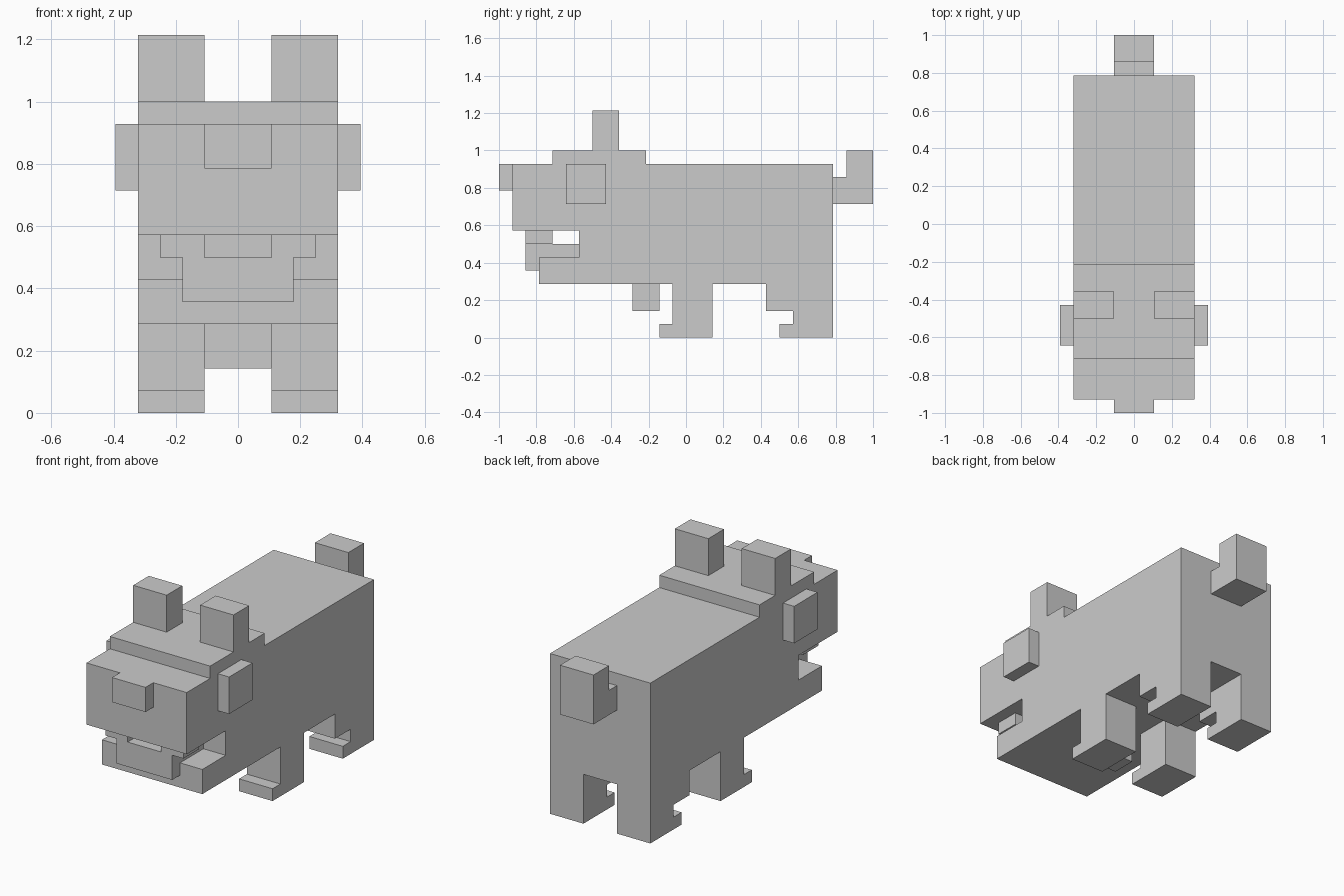
import bpy, bmesh

if "Cube" in bpy.data.objects:
    bpy.data.objects.remove(bpy.data.objects["Cube"])

U = 1 / 14  # one block of the model's grid


def extrude_profile(name, profile, x0, x1):
    """Extrude a side profile of (y, z) grid points from x0 to x1."""
    bm = bmesh.new()
    face = bm.faces.new([bm.verts.new((x0 * U, y * U, z * U)) for y, z in profile])
    result = bmesh.ops.extrude_face_region(bm, geom=[face])
    moved = [v for v in result["geom"] if isinstance(v, bmesh.types.BMVert)]
    bmesh.ops.translate(bm, verts=moved, vec=((x1 - x0) * U, 0, 0))
    bmesh.ops.recalc_face_normals(bm, faces=bm.faces)
    mesh = bpy.data.meshes.new(name)
    bm.to_mesh(mesh)
    bm.free()
    obj = bpy.data.objects.new(name, mesh)
    bpy.context.collection.objects.link(obj)
    return obj


def pair(name, profile, x0, x1):
    """Build the same part on both sides of the body."""
    extrude_profile("right_" + name, profile, x0, x1)
    extrude_profile("left_" + name, profile, -x1, -x0)


def rect(y0, y1, z0, z1):
    return [(y0, z0), (y1, z0), (y1, z1), (y0, z1)]


# Body and head, with the open mouth and raised brow
extrude_profile("body_and_head", [
    (-11, 4), (11, 4), (11, 13), (-3, 13), (-3, 14), (-10, 14),
    (-10, 13), (-13, 13), (-13, 8), (-8, 8), (-8, 6), (-11, 6)], -4.5, 4.5)

# Face
extrude_profile("nose", rect(-14, -13, 11, 13), -1.5, 1.5)
extrude_profile("tongue", [
    (-12, 5), (-11, 5), (-11, 6), (-8, 6), (-8, 7), (-12, 7)], -2.5, 2.5)
pair("tooth", rect(-12, -10, 7, 8), 1.5, 3.5)
pair("eye", rect(-9, -6, 10, 13), 4.5, 5.5)
pair("ear", rect(-7, -5, 14, 17), 1.5, 4.5)

# Collar tag under the chest
extrude_profile("collar_tag", rect(-4, -2, 2, 4), -1.5, 1.5)

# Legs with toes
pair("front_leg", [(-2, 0), (2, 0), (2, 4), (-1, 4), (-1, 1), (-2, 1)], 1.5, 4.5)
pair("back_leg", [
    (7, 0), (11, 0), (11, 4), (6, 4), (6, 2), (8, 2), (8, 1), (7, 1)], 1.5, 4.5)

# Upturned tail
extrude_profile("tail", [
    (11, 10), (14, 10), (14, 14), (12, 14), (12, 12), (11, 12)], -1.5, 1.5)
